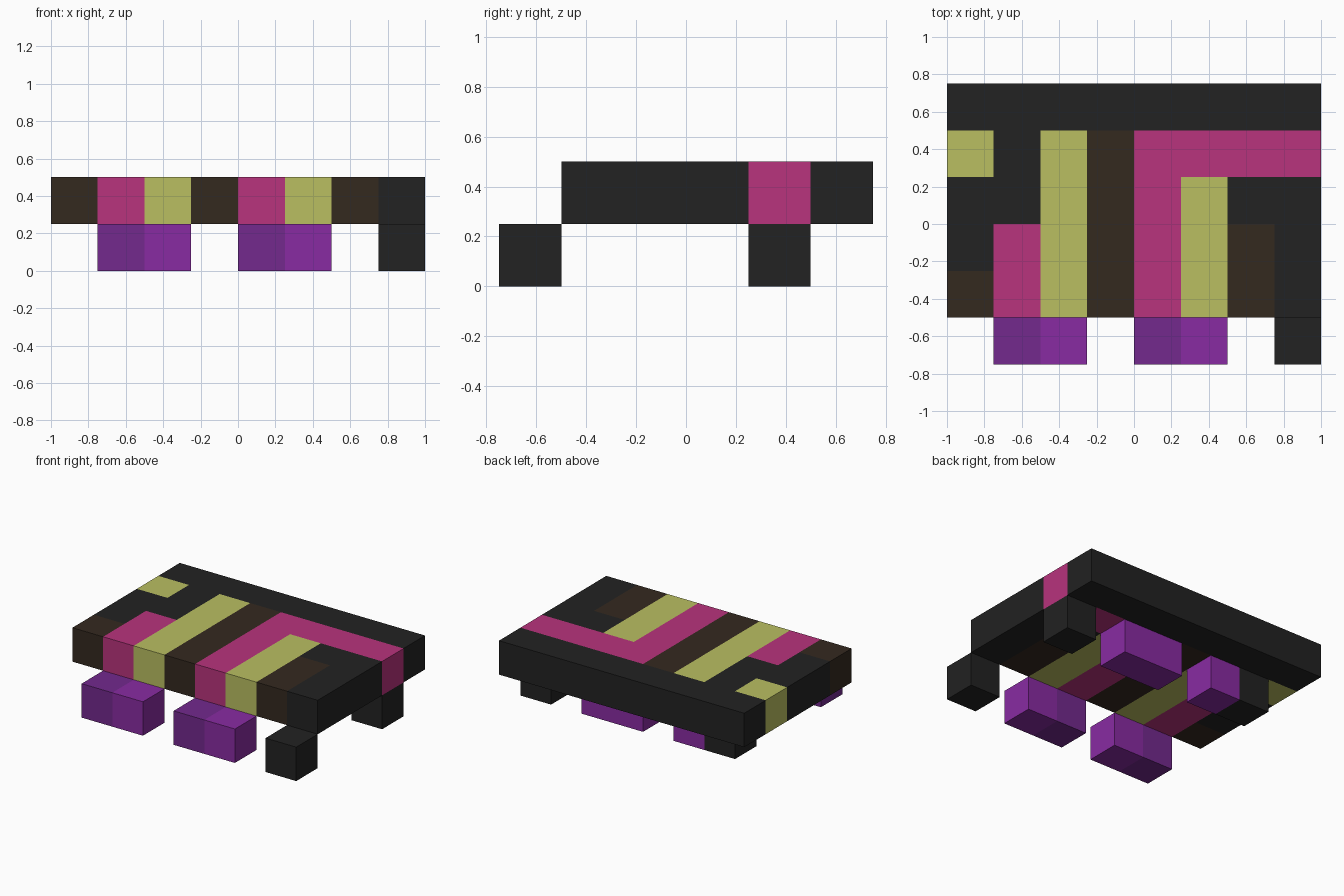
import bpy
import bmesh
from mathutils import Matrix, Vector

if "Cube" in bpy.data.objects:
    bpy.data.objects.remove(bpy.data.objects["Cube"])

CELL = 0.25  # block size


def material(name, hex_code):
    def linear(c):
        return c / 12.92 if c <= 0.04045 else ((c + 0.055) / 1.055) ** 2.4
    rgb = [linear(int(hex_code[i:i + 2], 16) / 255) for i in (0, 2, 4)]
    mat = bpy.data.materials.new(name)
    mat.diffuse_color = (*rgb, 1)
    mat.use_nodes = True
    mat.node_tree.nodes["Principled BSDF"].inputs["Base Color"].default_value = mat.diffuse_color
    return mat


BLACK = material("black", "222222")
BROWN = material("brown", "34291F")
PINK = material("pink", "B8337D")
LIME = material("lime", "BABF61")
PURPLE = material("purple", "892BA2")
DARK_PURPLE = material("dark_purple", "73298D")


def blocks(name, mat, z0, *rects):
    """One object of boxes one block tall; each rect is x0, x1, y0, y1."""
    bm = bmesh.new()
    for x0, x1, y0, y1 in rects:
        centre = Vector(((x0 + x1) / 2, (y0 + y1) / 2, z0 + CELL / 2))
        scale = Matrix.Diagonal((x1 - x0, y1 - y0, CELL, 1))
        bmesh.ops.create_cube(bm, size=1, matrix=Matrix.Translation(centre) @ scale)
    mesh = bpy.data.meshes.new(name)
    bm.to_mesh(mesh)
    bm.free()
    mesh.materials.append(mat)
    obj = bpy.data.objects.new(name, mesh)
    bpy.context.collection.objects.link(obj)


# Slab: black border and patches
blocks("back_rail", BLACK, CELL, (-1, 1, 0.5, 0.75))
blocks("left_border", BLACK, CELL, (-1, -0.75, -0.25, 0.25), (-0.75, -0.5, 0, 0.5))
blocks("right_border", BLACK, CELL, (0.5, 1, 0, 0.25), (0.75, 1, -0.5, 0))

# Slab: coloured stripes
blocks("lime_corner", LIME, CELL, (-1, -0.75, 0.25, 0.5))
blocks("lime_stripes", LIME, CELL, (-0.5, -0.25, -0.5, 0.5), (0.25, 0.5, -0.5, 0.25))
blocks("short_pink_stripe", PINK, CELL, (-0.75, -0.5, -0.5, 0))
blocks("bent_pink_stripe", PINK, CELL, (0, 0.25, -0.5, 0.5), (0.25, 1, 0.25, 0.5))
blocks("brown_stripes", BROWN, CELL, (-1, -0.75, -0.5, -0.25),
       (-0.25, 0, -0.5, 0.5), (0.5, 0.75, -0.5, 0))

# Front feet: two purple pairs and one black block
for side, x in (("left", -0.75), ("right", 0)):
    blocks(f"front_{side}_foot_dark", DARK_PURPLE, 0, (x, x + CELL, -0.75, -0.5))
    blocks(f"front_{side}_foot_light", PURPLE, 0, (x + CELL, x + 2 * CELL, -0.75, -0.5))
blocks("front_black_foot", BLACK, 0, (0.75, 1, -0.75, -0.5))

# Back feet under the slab
blocks("back_purple_feet", PURPLE, 0, (-0.5, -0.25, 0.25, 0.5), (0, 0.5, 0.25, 0.5))
blocks("back_black_feet", BLACK, 0, (-0.75, -0.5, 0.25, 0.5), (0.75, 1, 0.25, 0.5))
